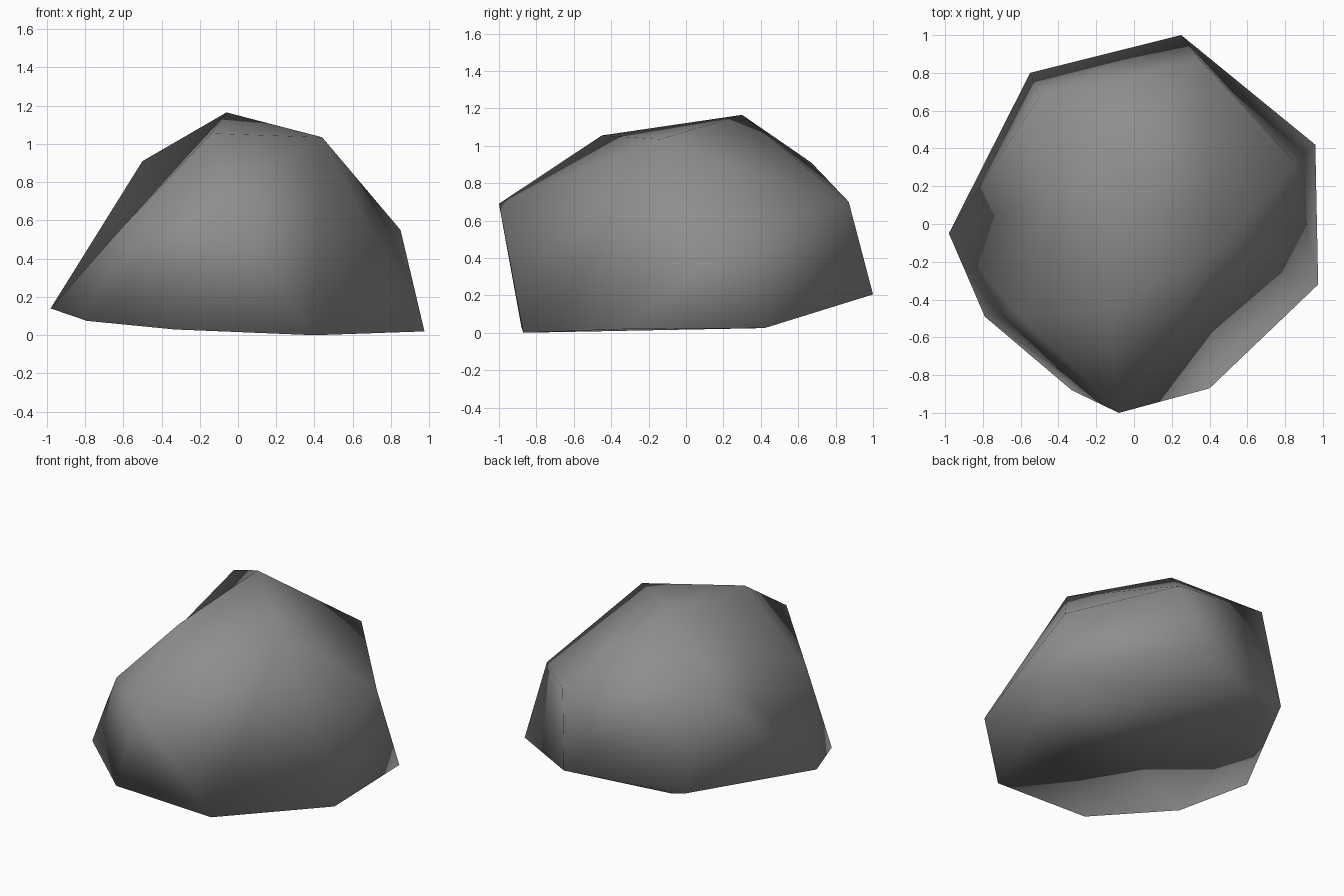
import bpy
import bmesh


def remove_default_cube():
    cube = bpy.data.objects.get("Cube")
    if cube is not None:
        bpy.data.objects.remove(cube, do_unlink=True)


def make_material(name, color):
    material = bpy.data.materials.new(name)
    material.use_nodes = True
    material.diffuse_color = color
    shader = next(node for node in material.node_tree.nodes
                  if node.type == "BSDF_PRINCIPLED")
    shader.inputs["Base Color"].default_value = color
    shader.inputs["Roughness"].default_value = 0.9
    return material


def make_boulder(name, corners, hollows, material):
    """Wrap a hull around the corners, then turn some ridges into hollows."""
    bm = bmesh.new()
    verts = {label: bm.verts.new(point) for label, point in corners.items()}
    bmesh.ops.convex_hull(bm, input=list(bm.verts))
    for start, end in hollows:
        ridge = bm.edges.get((verts[start], verts[end]))
        if ridge is not None:
            bmesh.utils.edge_rotate(ridge)
    bmesh.ops.recalc_face_normals(bm, faces=list(bm.faces))
    for face in bm.faces:
        face.smooth = True
    mesh = bpy.data.meshes.new(name)
    bm.to_mesh(mesh)
    bm.free()
    mesh.materials.append(material)
    boulder = bpy.data.objects.new(name, mesh)
    bpy.context.collection.objects.link(boulder)
    return boulder


# Ring of corners around the foot of the boulder
foot = {
    "right tip": (-.98, -.05, .14),
    "right foot": (-.79, -.49, .075),
    "front right foot": (-.33, -.88, .03),
    "front left foot": (.4, -.87, 0),
    "left foot": (.975, -.32, .02),
    "back left foot": (.96, .42, .025),
    "back tip": (.25, 1, .205),
    "back right foot": (-.55, .8, .18),
    "back right heel": (-.44, .785, .145),
}

# Shoulder corners where the sides turn inward
shoulder = {
    "front shoulder": (-.08, -1, .69),
    "left shoulder": (.85, .33, .55),
    "back shoulder": (.35, .87, .7),
    "right shoulder": (-.6, -.49, .57),
}

# Corners of the sloping crown
crown = {
    "peak": (-.06, .3, 1.165),
    "left crown": (.44, -.14, 1.035),
    "front crown": (-.14, -.45, 1.055),
    "back crown": (-.5, .67, .91),
}

# Ridges that are turned to leave shallow hollows in the sides
hollows = [
    ("front crown", "back crown"),
    ("right shoulder", "back crown"),
    ("front shoulder", "left foot"),
    ("back shoulder", "back left foot"),
]

remove_default_cube()
stone_grey = make_material("stone grey", (.27, .27, .27, 1))
make_boulder("boulder", foot | shoulder | crown, hollows, stone_grey)
